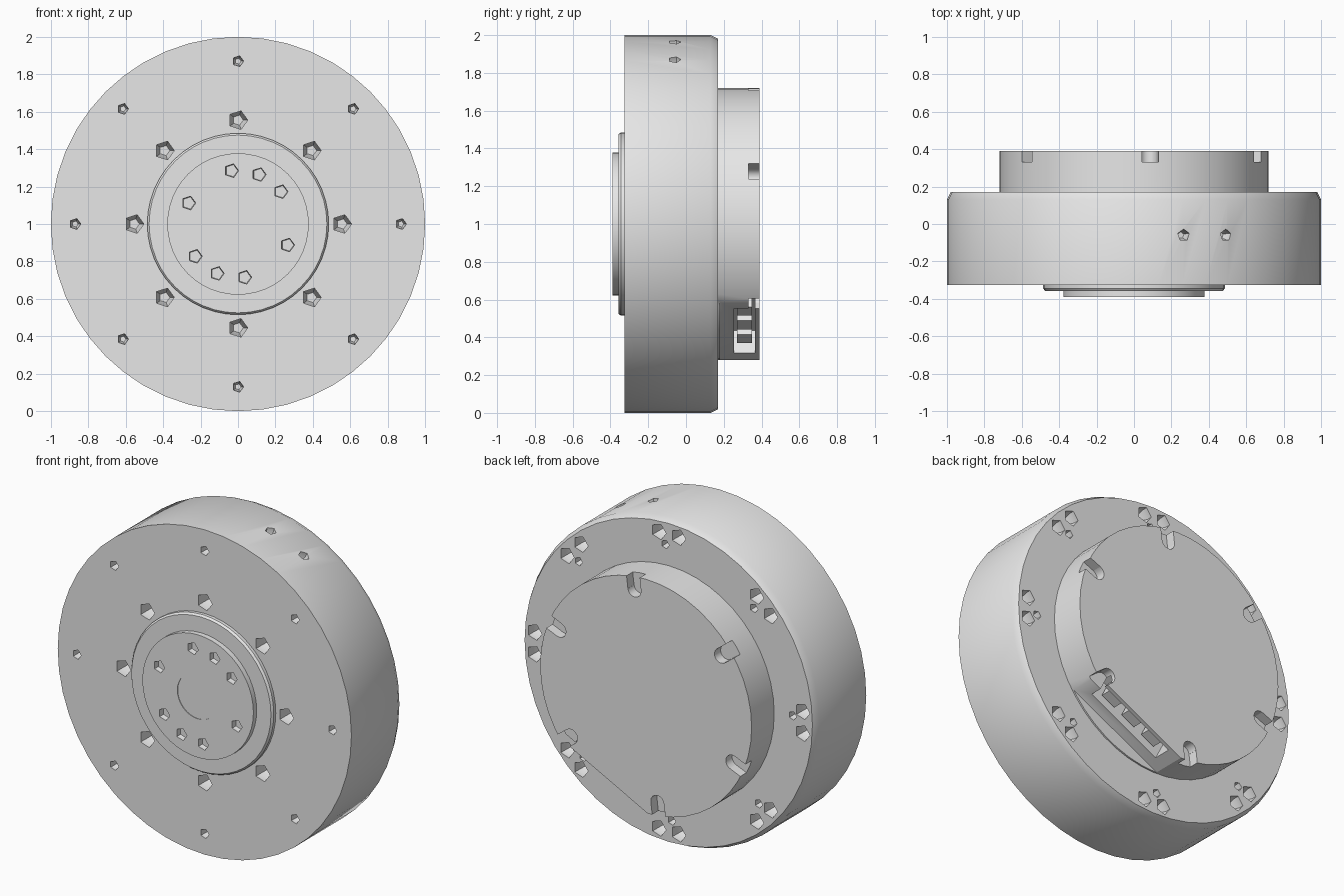
import bpy
import bmesh
from math import radians, cos, sin, pi
from mathutils import Matrix, Vector

cube = bpy.data.objects.get("Cube")
if cube:
    bpy.data.objects.remove(cube, do_unlink=True)

GREY = (0.8, 0.8, 0.8, 1.0)
metal = bpy.data.materials.new("light_grey_metal")
metal.use_nodes = True
metal.diffuse_color = GREY
metal.node_tree.nodes["Principled BSDF"].inputs["Base Color"].default_value = GREY

BACK = Vector((0, 1, 0))
FRONT = -BACK


def polar(angle, r, y):
    a = radians(angle)
    return Vector((r * cos(a), y, 1 + r * sin(a)))


def stack(bm, rings, origin, axis, sides):
    """Closed solid of revolution through (radius, height) rings along an axis."""
    place = Matrix.Translation(origin) @ axis.to_track_quat('Z', 'Y').to_matrix().to_4x4()
    loops = []
    for r, h in rings:
        loops.append([bm.verts.new(place @ Vector((r * cos(2 * pi * i / sides),
                                                   r * sin(2 * pi * i / sides), h)))
                      for i in range(sides)])
    for low, high in zip(loops, loops[1:]):
        for i in range(sides):
            j = (i + 1) % sides
            bm.faces.new((low[i], low[j], high[j], high[i]))
    bm.faces.new(loops[0][::-1])
    bm.faces.new(loops[-1])


def box(bm, angle, r0, r1, half, y0, y1):
    """Box whose length runs outwards along a polar angle."""
    size = Matrix.Diagonal((r1 - r0, y1 - y0, 2 * half, 1))
    turn = Matrix.Rotation(-radians(angle), 4, 'Y')
    centre = polar(angle, (r0 + r1) / 2, (y0 + y1) / 2)
    bmesh.ops.create_cube(bm, size=1, matrix=Matrix.Translation(centre) @ turn @ size)


def hole(bm, origin, axis, r, depth, sides=5):
    """Tapered drill shape sunk against the outward axis."""
    stack(bm, [(r * 0.55, -depth), (r, -depth * 0.4), (r, 0.03)], origin, axis, sides)


def make(name, bm):
    bmesh.ops.recalc_face_normals(bm, faces=bm.faces)
    mesh = bpy.data.meshes.new(name)
    bm.to_mesh(mesh)
    bm.free()
    mesh.materials.append(metal)
    obj = bpy.data.objects.new(name, mesh)
    bpy.context.collection.objects.link(obj)
    return obj


def finish(obj, cutter_bm=None):
    bpy.ops.object.select_all(action='DESELECT')
    obj.select_set(True)
    bpy.context.view_layer.objects.active = obj
    if cutter_bm:
        cutter = make(obj.name + "_cutter", cutter_bm)
        cutter.hide_render = True
        mod = obj.modifiers.new("cut", 'BOOLEAN')
        mod.operation = 'DIFFERENCE'
        mod.solver = 'EXACT'
        mod.use_self = True
        mod.object = cutter
        bpy.ops.object.modifier_apply(modifier=mod.name)
        bpy.data.objects.remove(cutter, do_unlink=True)
    bpy.ops.object.shade_smooth_by_angle(angle=radians(30))


def lathe(name, rings, sides=48):
    bm = bmesh.new()
    stack(bm, rings, Vector((0, 0, 1)), BACK, sides)
    return make(name, bm)


# Main drum, with mounting holes on the front, back and rim
housing = lathe("main_housing", [(1, -0.325), (1, 0.13), (0.98, 0.17)])
cuts = bmesh.new()
for k in range(8):
    a = 45 * k
    hole(cuts, polar(a, 0.555, -0.325), FRONT, 0.052, 0.1)
    hole(cuts, polar(a, 0.87, -0.325), FRONT, 0.03, 0.06)
    for side in (-4.2, 4.2):
        hole(cuts, polar(a + side, 0.915, 0.17), BACK, 0.05, 0.08)
    hole(cuts, polar(a - 1.5, 0.845, 0.17), BACK, 0.027, 0.06)
for a in (60.6, 74.6):
    spot = polar(a, 1, -0.06)
    hole(cuts, spot, polar(a, 1, 0) - Vector((0, 0, 1)), 0.033, 0.06)
finish(housing, cuts)

# Front flange and output hub
finish(lathe("front_flange", [(0.485, -0.3), (0.485, -0.345), (0.475, -0.358)]))
hub = lathe("output_hub", [(0.378, -0.39), (0.378, -0.3)])
cuts = bmesh.new()
for a in (37, 67, 97, 157, 217, 247, 277, 337):
    hole(cuts, polar(a, 0.287, -0.39), FRONT, 0.038, 0.06)
stack(cuts, [(0.14, -0.004), (0.14, 0.03)], Vector((0, -0.39, 1)), FRONT, 32)
finish(hub, cuts)

# Rear cover with screw notches, a flat and a connector pocket
cover = lathe("rear_cover", [(0.72, 0.1), (0.72, 0.39)])
cuts = bmesh.new()
PORT = -63
for k in range(6):
    a = 83 + 60 * k
    stack(cuts, [(0.045, -0.06), (0.045, 0.03)], polar(a, 0.64, 0.39), BACK, 16)
    box(cuts, a, 0.64, 0.8, 0.045, 0.33, 0.42)
box(cuts, PORT, 0.635, 0.8, 0.5, 0.18, 0.45)
box(cuts, PORT, 0.5, 0.7, 0.26, 0.255, 0.365)
finish(cover, cuts)

# Connector blocks inside the pocket
bm = bmesh.new()
tangent = polar(PORT + 90, 1, 0) - Vector((0, 0, 1))
for offset in (-0.16, 0, 0.16):
    first = len(bm.verts)
    box(bm, PORT, 0.48, 0.6, 0.05, 0.27, 0.35)
    bm.verts.ensure_lookup_table()
    bmesh.ops.translate(bm, verts=bm.verts[first:], vec=tangent * offset)
finish(make("connector_blocks", bm))
